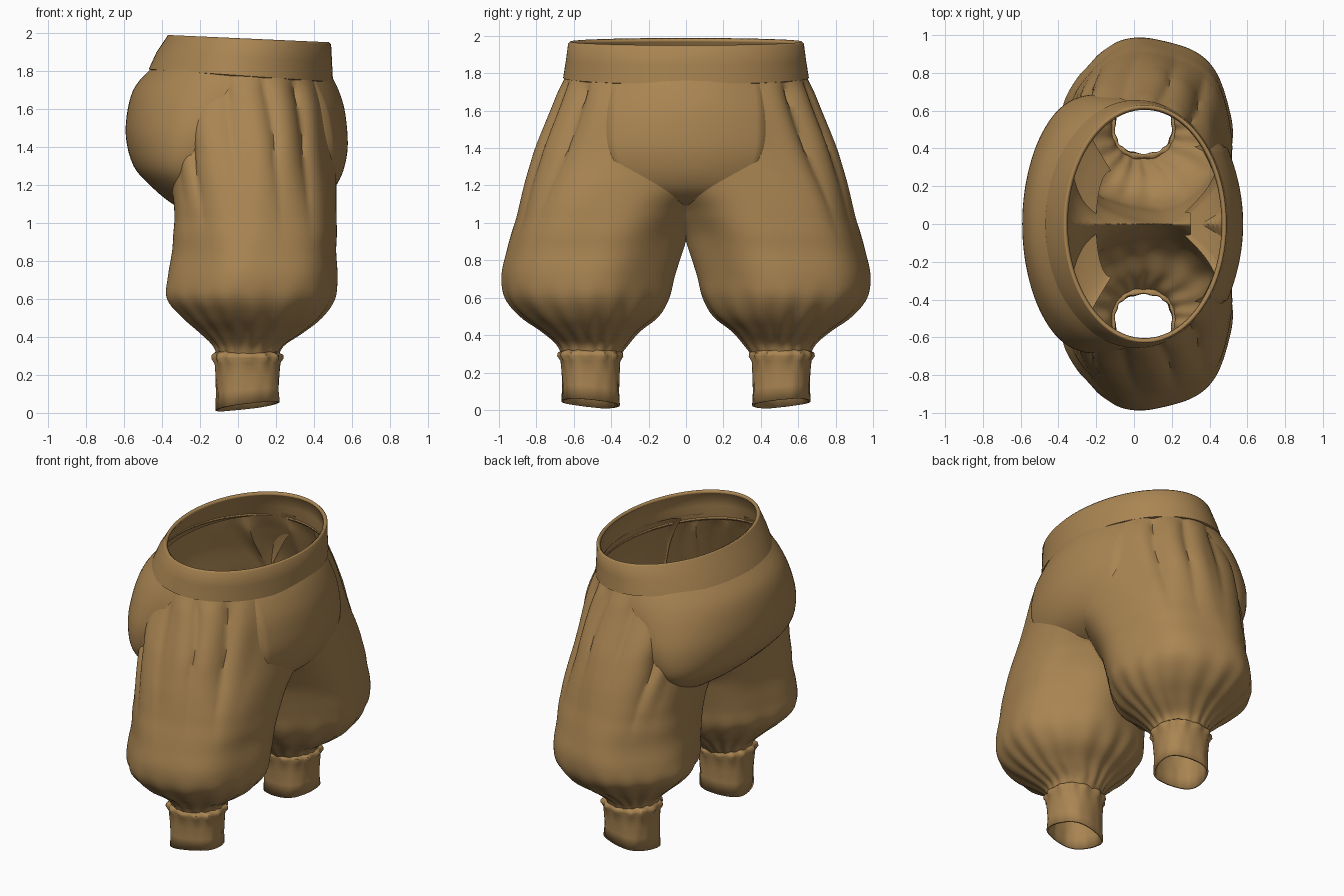
import bpy, bmesh, math

cube = bpy.data.objects.get("Cube")
if cube:
    bpy.data.objects.remove(cube)

cloth = bpy.data.materials.new("tan cloth")
cloth.use_nodes = True
TAN = (0.40, 0.235, 0.085, 1)
cloth.diffuse_color = TAN
cloth.node_tree.nodes["Principled BSDF"].inputs["Base Color"].default_value = TAN


def spline(rows, steps):
    """Smoothly interpolate rows of numbers."""
    out = []
    for i in range(len(rows) - 1):
        a, b, c, d = (rows[max(0, min(len(rows) - 1, i + k))] for k in (-1, 0, 1, 2))
        for s in range(steps):
            t = s / steps
            out.append([q + 0.5 * t * (r - p + t * (2*p - 5*q + 4*r - w + t * (3*(q - r) + w - p)))
                        for p, q, r, w in zip(a, b, c, d)])
    return out + [list(rows[-1])]


def loft(name, rings, closed=True, cut=False, mirror=False, thick=0, angle=50):
    """Skin a list of point rings."""
    bm = bmesh.new()
    vs = [[bm.verts.new(p) for p in ring] for ring in rings]
    n = len(rings[0])
    for lo, hi in zip(vs, vs[1:]):
        for j in range(n if closed else n - 1):
            k = (j + 1) % n
            bm.faces.new((lo[j], lo[k], hi[k], hi[j]))
    if cut:
        bmesh.ops.bisect_plane(bm, geom=bm.verts[:] + bm.edges[:] + bm.faces[:],
                               plane_co=(0, 0, 0), plane_no=(0, 1, 0), clear_inner=True)
    me = bpy.data.meshes.new(name)
    bm.to_mesh(me)
    bm.free()
    me.materials.append(cloth)
    ob = bpy.data.objects.new(name, me)
    bpy.context.collection.objects.link(ob)
    if thick:
        m = ob.modifiers.new("thickness", 'SOLIDIFY')
        m.thickness, m.offset = thick, -1
    if mirror:
        m = ob.modifiers.new("other side", 'MIRROR')
        m.use_axis = (False, True, False)
        m.merge_threshold = 0.003
    bpy.ops.object.select_all(action='DESELECT')
    ob.select_set(True)
    bpy.context.view_layer.objects.active = ob
    bpy.ops.object.shade_smooth_by_angle(angle=math.radians(angle))
    return ob


def spow(v, e):
    return math.copysign(abs(v) ** e, v)


def fade(z, lo, hi):
    t = max(0, min(1, (z - lo) / (hi - lo)))
    return t * t * (3 - 2 * t)


# Legs: height, back x, front x, inner y, outer y; they merge above the crotch
leg_rows = [(.28, -.11, .21, .36, .66), (.35, -.13, .235, .31, .69),
            (.42, -.20, .335, .25, .77), (.50, -.29, .435, .15, .885),
            (.60, -.37, .505, .09, .97), (.72, -.365, .52, .06, .985),
            (.85, -.345, .515, .02, .955), (.94, -.34, .52, -.01, .93),
            (1.02, -.335, .52, -.06, .905), (1.10, -.34, .52, -.13, .885),
            (1.20, -.355, .52, -.28, .86), (1.30, -.37, .52, -.45, .83),
            (1.42, -.38, .52, -.60, .79), (1.60, -.42, .515, -.65, .715),
            (1.70, -.43, .495, -.65, .675), (1.80, -.43, .47, -.63, .635)]
rings = []
for z, xb, xf, yi, yo in spline(leg_rows, 5):
    ring = []
    for j in range(160):
        a = math.tau * j / 160
        # the outer back corner is squarer at thigh height
        corner = math.cos(a) < 0 < math.sin(a)
        e = 2 / (2 + 0.6 * fade(z, .75, 1.1) * (1 - fade(z, 1.4, 1.75))) if corner else 1
        # waist pleats of uneven depth drift sideways as they hang
        side = fade(math.sin(a), .5, .75)
        ang = a + 0.14 * (1.7 - z) + 0.05 * math.sin(5 * a)
        pleat = abs(math.sin(7 * ang)) ** 0.7 - 0.62
        pleat *= 0.075 * side * (1 + 0.4 * math.sin(3 * a)) * fade(z, 0.8, 1.6) * (1 - fade(z, 1.68, 1.82))
        # soft drapes on the thigh, finer gathers at the ankle
        drape = 0.02 * math.cos(6 * a + 2 * z) * fade(z, .4, .65) * (1 - fade(z, 0.9, 1.5))
        gather = 0.025 * math.cos(17 * a + math.sin(3 * a)) * fade(z, .27, .36) * (1 - fade(z, .38, .72))
        r = 1 + pleat + drape + gather
        ring.append(((xb + xf) / 2 + (xf - xb) / 2 * r * spow(math.cos(a), e),
                     (yi + yo) / 2 + (yo - yi) / 2 * r * spow(math.sin(a), e), z))
    rings.append(ring)
loft("trouser_legs", rings, cut=True, mirror=True)

# Ankle cuffs: slanted hem below a slight puckered ridge
rings = []
for t, grow in ((0, 0), (.3, -.005), (.6, 0), (.85, .004), (.95, .016), (1.02, .014), (1.1, -.01)):
    ring = []
    for j in range(64):
        a = math.tau * j / 64
        w = grow * (1 + 0.5 * math.sin(13 * a)) + 0.006 * math.sin(4 * a) * (1 - t)
        x = .05 + (.168 + w) * spow(math.cos(a), .85)
        y = .51 + (.155 + w) * spow(math.sin(a), .85)
        hem = .035 + .12 * (x - .05) + .09 * (y - .51)
        ring.append((x, y, hem + (.30 - hem) * t))
    rings.append(ring)
loft("ankle_cuffs", rings, mirror=True, thick=0.012)

# Waistband: tapered, tilted and open at the top
rings = []
for t, xb, xf, yw in ((0, -.455, .485, .64), (.03, -.47, .50, .657), (.5, -.43, .495, .642),
                      (.95, -.375, .49, .63), (1, -.37, .48, .62)):
    ring = []
    for j in range(96):
        a = math.tau * j / 96
        x = (xb + xf) / 2 + (xf - xb) / 2 * math.cos(a)
        low, high = 1.77 - .07 * x, 1.972 - .045 * x
        ring.append((x, yw * math.sin(a), low + (high - low) * t))
    rings.append(ring)
loft("waistband", rings, thick=0.022)

# Seat panel: height, seam x, back x, half width; it curves under into the crotch
seat_rows = [(1.03, -.12, -.20, .28), (1.10, -.22, -.345, .45), (1.20, -.27, -.465, .58),
             (1.30, -.26, -.55, .655), (1.45, -.20, -.59, .685), (1.60, -.12, -.58, .675),
             (1.72, -.04, -.54, .655), (1.82, 0, -.45, .62)]
rings = []
for z, xs, xb, yw in spline(seat_rows, 4):
    arc = [math.pi * (j / 48 - .5) for j in range(49)]
    rings.append([(xs + (xb - xs) * max(0, math.cos(a)) ** .9, yw * math.sin(a), z)
                  for a in arc])
loft("seat_panel", rings, closed=False)

# Front panel: height, middle x, half width, bend; a rounded bib lying on the legs
front_rows = [(1.07, .30, .06, .3), (1.11, .41, .17, .3), (1.17, .495, .28, .4),
              (1.25, .545, .365, .5), (1.35, .572, .415, .5), (1.45, .577, .43, .52),
              (1.60, .56, .43, .6), (1.72, .52, .42, .7), (1.80, .475, .41, .75)]
rings = []
for z, xm, yw, bend in spline(front_rows, 4):
    ring = []
    for j in range(33):
        u = j / 16 - 1
        tuck = .03 if abs(u) == 1 else 0
        ring.append((xm - bend * (yw * u) ** 2 - tuck, yw * u, z))
    rings.append(ring)
loft("front_panel", rings, closed=False, angle=40)
